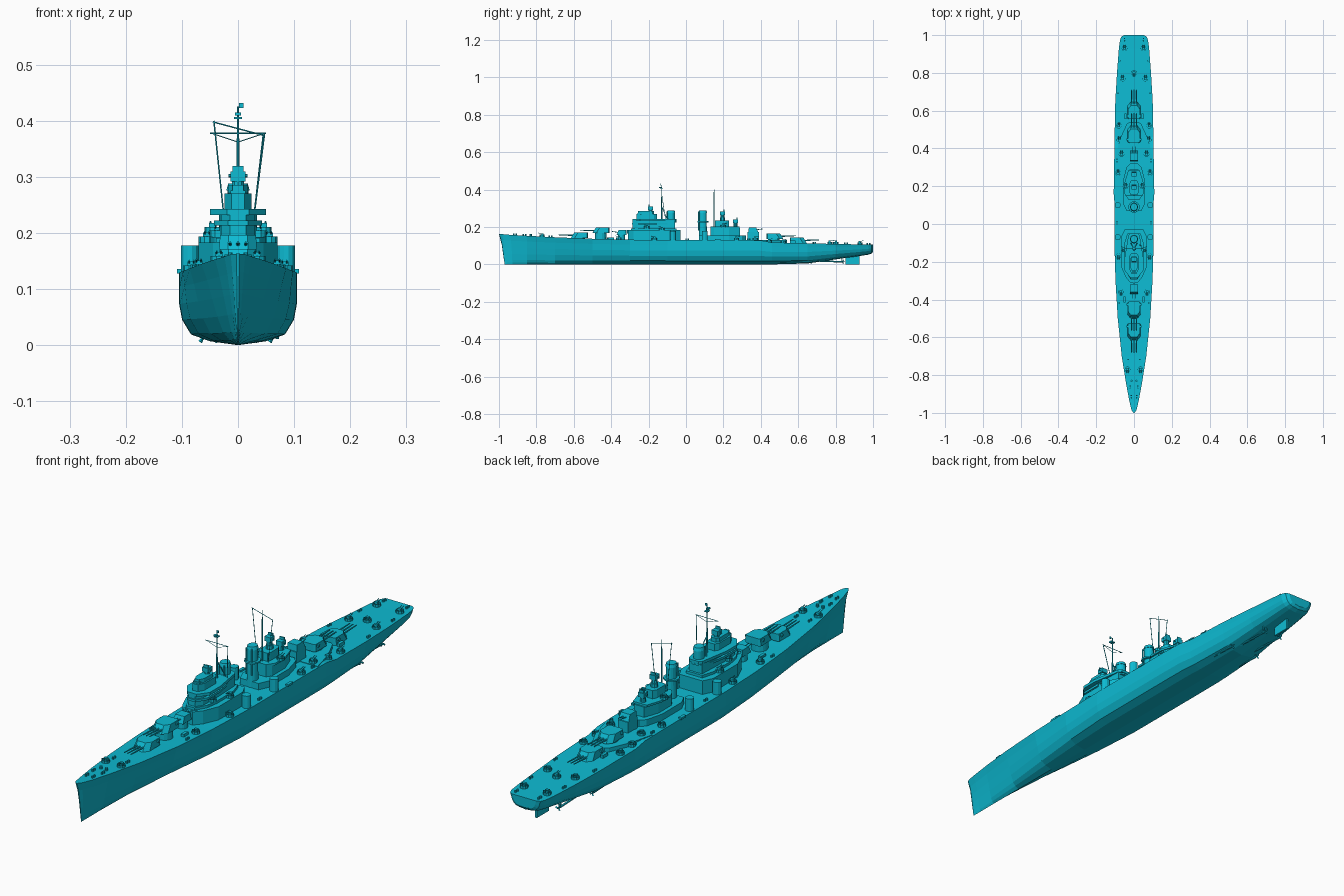
import bpy, bmesh, math
from mathutils import Vector, Matrix

paint = bpy.data.materials.new("cyan_paint")
paint.diffuse_color = (.004, .503, .658, 1)


def link(name, bm, loc=(0, 0, 0)):
    bmesh.ops.recalc_face_normals(bm, faces=bm.faces)
    me = bpy.data.meshes.new(name)
    bm.to_mesh(me)
    bm.free()
    me.materials.append(paint)
    ob = bpy.data.objects.new(name, me)
    ob.location = loc
    bpy.context.collection.objects.link(ob)
    return ob


def copy(ob, loc, rot=0.0):
    o = bpy.data.objects.new(ob.name, ob.data)
    o.location = loc
    o.rotation_euler.z = rot
    bpy.context.collection.objects.link(o)


def add_loft(bm, rings):
    vs = [[bm.verts.new(p) for p in r] for r in rings]
    n = len(vs[0])
    for a, b in zip(vs, vs[1:]):
        for i in range(n):
            j = (i + 1) % n
            bm.faces.new((a[i], a[j], b[j], b[i]))
    bm.faces.new(vs[0])
    bm.faces.new(vs[-1])


def add_box(bm, x, y, z, sx, sy, sz):
    m = Matrix.Translation((x, y, z)) @ Matrix.Diagonal((sx, sy, sz, 1))
    bmesh.ops.create_cube(bm, size=1, matrix=m)


def add_rod(bm, p, q, r, sides=6, r2=None):
    p, q = Vector(p), Vector(q)
    d = q - p
    m = Matrix.Translation((p + q) / 2) @ d.to_track_quat('Z', 'Y').to_matrix().to_4x4()
    bmesh.ops.create_cone(bm, cap_ends=True, segments=sides, radius1=r,
                          radius2=r if r2 is None else r2, depth=d.length, matrix=m)


def prism(name, half, z0, z1):
    """Symmetric outline (right-hand half as x, y pairs) raised from z0 to z1."""
    pts = half + [(-x, y) for x, y in reversed(half)]
    bm = bmesh.new()
    add_loft(bm, [[(x, y, z) for x, y in pts] for z in (z0, z1)])
    return link(name, bm)


def drum(name, x, y, z0, z1, rx, ry=None, sides=16, top=1.0):
    ry = ry or rx
    bm = bmesh.new()
    ang = [math.tau * (i + .5) / sides for i in range(sides)]
    add_loft(bm, [[(x + rx * s * math.cos(a), y + ry * s * math.sin(a), z) for a in ang]
                  for z, s in ((z0, 1), (z1, top))])
    return link(name, bm)


# Hull: y, half beam, keel height, deck height, fullness of section
stations = [(-1, .003, 0, .163, 0), (-.985, .013, 0, .162, 0), (-.94, .024, 0, .158, 0),
            (-.85, .041, 0, .153, .1), (-.7, .065, 0, .145, .3), (-.5, .086, 0, .137, .6),
            (-.3, .098, 0, .132, .85), (-.1, .104, 0, .13, 1), (.3, .105, 0, .13, 1),
            (.4, .104, 0, .128, 1), (.46, .103, 0, .117, .95), (.65, .099, .005, .113, .85),
            (.8, .090, .027, .109, .8), (.93, .080, .045, .107, .75), (.975, .074, .052, .107, .75),
            (.993, .066, .058, .107, .75), (1, .052, .068, .107, .75)]
height = [0, .06, .15, .35, .57, .8, 1]
full = [0, .5, .8, .95, 1, 1, 1]
fine = [0, .12, .22, .4, .58, .78, 1]
rings = []
for y, b, k, d, t in stations:
    half = []
    for h, u, v in zip(height, full, fine):
        rake = .03 * (1 - h) ** .6 * max(0, (-.9 - y) / .1)
        half.append((b * (v + (u - v) * t), y + rake, k + h * (d - k)))
    rings.append(half + [(-x, y, z) for x, y, z in reversed(half[1:])])
bm = bmesh.new()
add_loft(bm, rings)
link("hull", bm)
prism("aft_upper_deck", [(.1, .35), (.075, .45), (.038, .53), (.025, .54)], .1, .131)

# Rudder, propeller shafts and struts
bm = bmesh.new()
add_box(bm, 0, .89, .03, .008, .075, .06)
link("rudder", bm)
bm = bmesh.new()
for s in (-1, 1):
    for x, y0, y1 in ((.062, .42, .66), (.036, .56, .83)):
        add_rod(bm, (s * x, y0, .024), (s * x, y1, .014), .004)
        add_rod(bm, (s * x, y1, .014), (s * (x - .018), y1, .055), .003)
        add_rod(bm, (s * x, y1, .014), (s * (x + .008), y1, .055), .003)
        for a in range(3):
            c = Vector((math.cos(a * 2.094), 0, math.sin(a * 2.094))) * .011
            add_rod(bm, (s * x, y1 + .01, .014), Vector((s * x, y1 + .01, .015)) + c, .002, 4, .004)
        add_rod(bm, (s * x, y1, .014), (s * x, y1 + .02, .014), .004, 6, .001)
link("propeller_shafts", bm)

# Triple gun turrets
bm = bmesh.new()
plan = [(.018, -.045), (.034, -.025), (.034, .04), (.026, .045)]
ring = plan + [(-x, y) for x, y in reversed(plan)]
add_loft(bm, [[(x, y, 0) for x, y in ring],
              [(x * .94, y + (.018 if y < 0 else 0), .029) for x, y in ring]])
for x in (-.014, 0, .014):
    add_rod(bm, (x, -.03, .013), (x, -.112, .016), .0035, 8, .002)
for s in (-1, 1):
    add_box(bm, s * .034, .028, .02, .01, .01, .008)
turret = link("main_turret", bm, (0, -.57, .142))
copy(turret, (0, -.455, .167))
copy(turret, (0, .475, .137), math.pi)
copy(turret, (0, .6, .115), math.pi)
for y, z0, z1 in ((-.57, .13, .144), (-.455, .13, .168), (.47, .12, .138), (.595, .1, .117)):
    drum("barbette", 0, y, z0, z1, .031)

# Twin secondary mounts on the centre line
bm = bmesh.new()
add_loft(bm, [[(x, y, 0) for x, y in ((-.022, -.026), (.022, -.026), (.022, .026), (-.022, .026))],
              [(x, y, .026) for x, y in ((-.02, -.015), (.02, -.015), (.02, .024), (-.02, .024))]])
for x in (-.006, .006):
    add_rod(bm, (x, -.015, .013), (x, -.05, .018), .002)
mount = link("secondary_mount", bm, (0, -.345, .158))
copy(mount, (0, .36, .172), math.pi)
drum("secondary_base", 0, -.345, .125, .159, .02)
prism("secondary_base_aft", [(.022, .33), (.022, .39)], .125, .173)
for s in (-1, 1):
    for y in (-.07, .1):
        drum("side_drum", s * .086, y, .125, .178, .016, sides=12)

# Forward superstructure: stacked houses and bridge platforms
prism("forward_house", [(.02, -.31), (.045, -.28), (.07, -.22), (.07, -.07), (.05, -.03)], .125, .183)
prism("forward_house_upper", [(.018, -.295), (.042, -.25), (.05, -.2), (.05, -.1), (.035, -.05)], .18, .193)
prism("bridge_lower", [(.014, -.285), (.03, -.26), (.034, -.2), (.028, -.06)], .19, .235)
prism("bridge_platform_low", [(.018, -.29), (.043, -.25), (.043, -.17), (.03, -.1)], .213, .222)
prism("bridge_platform_high", [(.02, -.285), (.05, -.245), (.05, -.18), (.03, -.06), (.02, -.05)], .232, .243)
prism("bridge_tower", [(.012, -.265), (.024, -.24), (.024, -.17), (.014, -.155)], .243, .27)
prism("bridge_top", [(.01, -.25), (.018, -.235), (.018, -.18), (.01, -.17)], .27, .285)
bm = bmesh.new()
for i in range(-2, 3):
    add_rod(bm, (i * .011, -.312 + abs(i) * .01, .165), (i * .011, -.312 + abs(i) * .01, .185), .005)
link("bridge_front_floats", bm)


def director(x, y, z, f):
    """Fire control director with antenna; f is -1 facing front, 1 facing back."""
    drum("director_base", x, y, z - .02, z, .011, sides=10)
    bm = bmesh.new()
    add_box(bm, x, y, z + .009, .026, .026, .018)
    add_rod(bm, (x - .017, y, z + .01), (x + .017, y, z + .01), .003)
    add_box(bm, x, y + f * .008, z + .022, .02, .005, .011)
    link("director", bm)


director(0, -.19, .292, -1)
director(0, -.245, .258, -1)
director(0, .265, .222, 1)
director(0, .195, .265, 1)

# Aft superstructure
prism("aft_house", [(.04, .07), (.058, .11), (.058, .23), (.04, .3), (.02, .32)], .125, .155)
prism("aft_house_upper", [(.03, .13), (.043, .15), (.043, .23), (.022, .29)], .155, .195)
prism("aft_platform", [(.03, .13), (.05, .16), (.05, .22), (.03, .285)], .195, .203)
prism("aft_tower", [(.02, .155), (.024, .17), (.024, .215), (.016, .23)], .203, .235)
drum("aft_tower_stem", 0, .195, .235, .25, .014, sides=10)

# Funnels with caps
for y in (-.08, .09):
    drum("funnel", 0, y, .13, .278, .02, .022, 16, .94)
    drum("funnel_cap", 0, y, .276, .288, .021, .023, 16, .85)
    drum("funnel_platform", 0, y, .225, .231, .03, .03, 12)
    bm = bmesh.new()
    for s in (-1, 1):
        add_rod(bm, (s * .012, y - .022, .18), (s * .012, y - .022, .282), .003)
    link("steam_pipes", bm)

# Masts with yards, stays and radar
bm = bmesh.new()
add_rod(bm, (0, -.13, .23), (0, -.13, .425), .004, 8, .0015)
add_rod(bm, (-.05, -.13, .378), (.05, -.13, .378), .0012)
for s in (-1, 1):
    add_rod(bm, (s * .048, -.13, .378), (0, -.13, .362), .0008)
    add_rod(bm, (s * .018, -.1, .24), (0, -.13, .31), .002)
add_rod(bm, (.047, -.13, .376), (.03, -.11, .243), .0015)
add_box(bm, 0, -.13, .405, .014, .016, .003)
add_box(bm, .006, -.135, .427, .008, .004, .009)
add_box(bm, 0, -.138, .412, .01, .012, .006)
link("fore_mast", bm)
bm = bmesh.new()
add_rod(bm, (0, .15, .2), (0, .15, .40), .0035, 8, .0015)
add_rod(bm, (-.045, .15, .398), (.045, .15, .374), .0012)
add_rod(bm, (-.043, .15, .40), (-.022, .15, .2), .0013)
add_rod(bm, (.045, .15, .375), (.025, .15, .2), .0013)
link("main_mast", bm)

# Open anti-aircraft guns in round shields, placed in mirrored pairs
bm = bmesh.new()
n = 10
for i in range(n):
    a0, a1 = math.tau * i / n, math.tau * (i + 1) / n
    loop = [(r * math.cos(a), r * math.sin(a), z) for a in (a0, a1)
            for r, z in ((.015, 0), (.015, .011), (.0135, .011), (.0135, 0))]
    add_loft(bm, [loop[:4], loop[4:]])
add_rod(bm, (0, 0, 0), (0, 0, .012), .006, 8)
add_box(bm, 0, .002, .014, .014, .01, .008)
for x in (-.004, .004):
    add_rod(bm, (x, 0, .015), (x, -.018, .02), .0015, 5)
gun = link("anti_aircraft_gun", bm, (0, .80, .109))
for x, y, z in ((.05, .93, .107), (.06, .77, .109), (.08, .52, .115), (.078, .445, .118),
                (.066, .37, .13), (.085, .27, .13), (.045, .2, .2), (.083, -.17, .131),
                (.07, -.36, .133), (.036, -.21, .193), (.055, -.13, .183), (.034, -.77, .148)):
    for s in (-1, 1):
        copy(gun, (s * x, y, z), math.pi if y > 0 else 0)

# Small deck fittings: bollards, ventilators, lockers and side boats
bm = bmesh.new()
for s in (-1, 1):
    for x, y, z in ((.014, -.92, .157), (.02, -.87, .154), (.03, -.73, .146), (.078, -.43, .135),
                    (.09, 0, .13), (.09, .33, .13), (.085, .68, .112), (.072, .85, .108), (.05, .97, .107)):
        add_rod(bm, (s * x, y, z - .004), (s * x, y, z + .008), .004, 8)
        add_rod(bm, (s * x, y + .012, z - .004), (s * x, y + .012, z + .008), .004, 8)
    add_box(bm, s * .05, -.4, .139, .012, .03, .012)
    add_box(bm, s * .045, .57, .12, .012, .03, .014)
    add_box(bm, s * .103, .17, .132, .012, .03, .008)
    add_rod(bm, (s * .012, -.83, .148), (s * .012, -.83, .162), .006, 10)
link("deck_fittings", bm)
